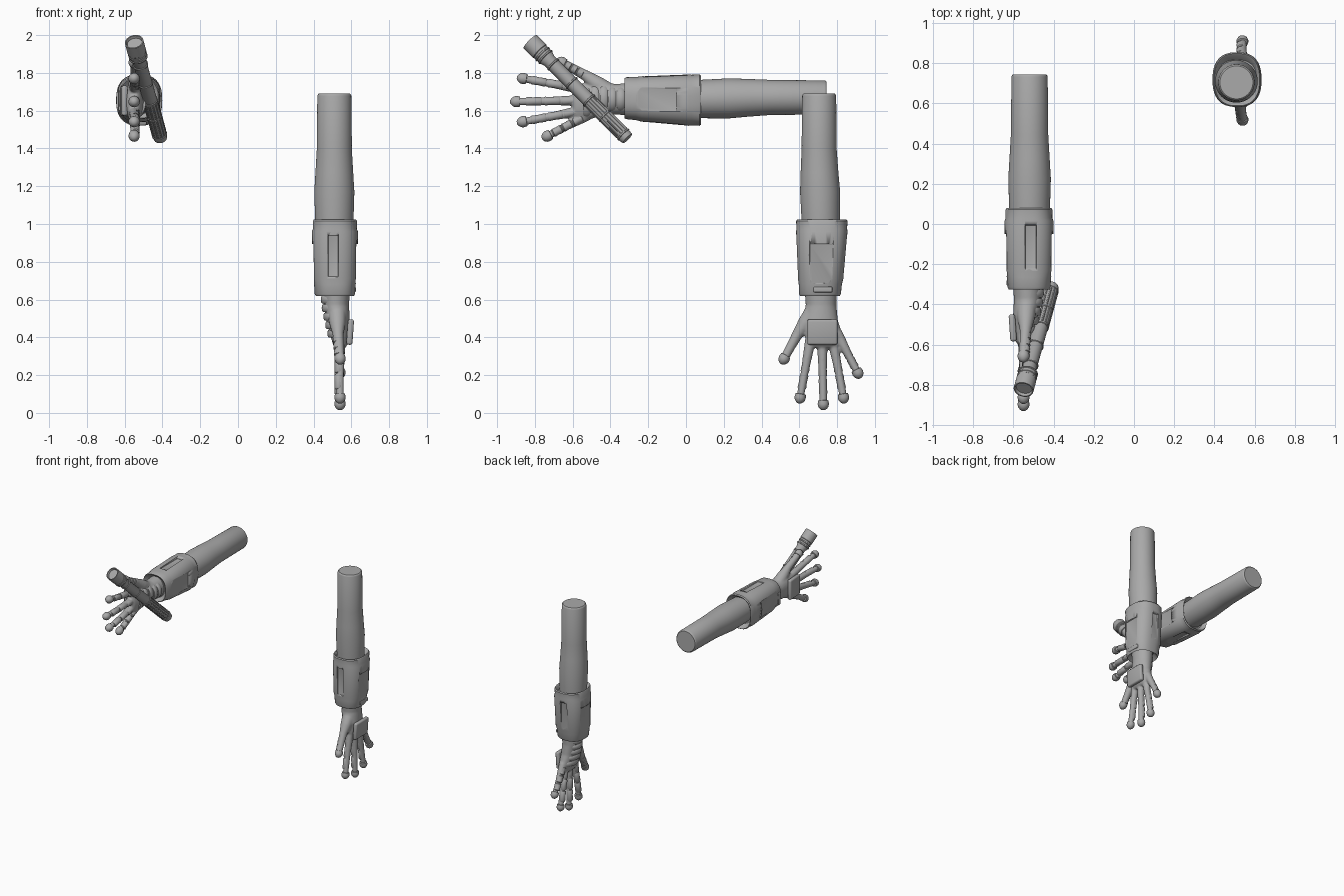
import bpy, bmesh, math
from mathutils import Matrix, Vector

if "Cube" in bpy.data.objects:
    bpy.data.objects.remove(bpy.data.objects["Cube"])

grey = bpy.data.materials.new("plain_grey")
grey.use_nodes = True
grey.diffuse_color = (0.4, 0.4, 0.4, 1)
grey.node_tree.nodes["Principled BSDF"].inputs["Base Color"].default_value = (0.4, 0.4, 0.4, 1)

# Arms are built hanging down from the origin: back of hand +x, thumb -y
LEFT = Matrix.Translation((0.51, 0.705, 1.69))
RIGHT = Matrix(((-1, 0, 0, -0.52), (0, 0, 1, 0.745), (0, -1, 0, 1.67), (0, 0, 0, 1)))


def loft(bm, rings, n=2.0, seg=32, frame=Matrix()):
    """Skin rings of (distance down, centre x, centre y, radius x, radius y)."""
    loops = []
    for t, cx, cy, rx, ry in rings:
        loop = []
        for i in range(seg):
            a = math.tau * i / seg
            c, s = math.cos(a), math.sin(a)
            x = math.copysign(abs(c) ** (2 / n), c) * rx
            y = math.copysign(abs(s) ** (2 / n), s) * ry
            loop.append(bm.verts.new(frame @ Vector((cx + x, cy + y, -t))))
        loops.append(loop)
    for p, q in zip(loops, loops[1:]):
        for i in range(seg):
            j = (i + 1) % seg
            bm.faces.new((p[i], p[j], q[j], q[i]))
    bm.faces.new(loops[0])
    bm.faces.new(loops[-1])


def tube(bm, a, b, profile, seg=16, shift=0.0):
    """Round part from a to b; profile is (fraction, radius)."""
    d = b - a
    turn = Vector((0, 0, -1)).rotation_difference(d).to_matrix().to_4x4()
    loft(bm, [(f * d.length, shift, 0, r, r) for f, r in profile],
         seg=seg, frame=Matrix.Translation(a) @ turn)


def box(bm, centre, size, bevel=0.0):
    made = bmesh.ops.create_cube(bm, size=1)["verts"]
    bmesh.ops.scale(bm, vec=size, verts=made)
    bmesh.ops.translate(bm, vec=centre, verts=made)
    if bevel:
        edges = list({e for v in made for e in v.link_edges})
        bmesh.ops.bevel(bm, geom=edges, offset=bevel, segments=3, profile=0.5, affect='EDGES')


def finish(bm, name, place=Matrix(), angle=35):
    bm.transform(place)
    bmesh.ops.recalc_face_normals(bm, faces=bm.faces)
    mesh = bpy.data.meshes.new(name)
    bm.to_mesh(mesh)
    bm.free()
    mesh.materials.append(grey)
    obj = bpy.data.objects.new(name, mesh)
    bpy.context.collection.objects.link(obj)
    bpy.ops.object.select_all(action='DESELECT')
    obj.select_set(True)
    bpy.context.view_layer.objects.active = obj
    bpy.ops.object.shade_smooth_by_angle(angle=math.radians(angle))
    return obj


# Finger base and tip centres
FINGERS = [(Vector((0.03, y0, -1.27)), Vector((0.03, y1, -t)))
           for y0, y1, t in ((-0.04, -0.10, 1.605), (0.015, 0.022, 1.64),
                             (0.065, 0.128, 1.605), (0.095, 0.203, 1.475))]
THUMB = [Vector((0.015, -0.03, -1.16)), Vector((0.02, -0.115, -1.275)), Vector((0.03, -0.184, -1.40))]
PALM = [(1.0, 0.01, 0.008, 0.075, 0.088), (1.12, 0.01, 0.01, 0.068, 0.081),
        (1.20, 0.02, 0.005, 0.062, 0.094), (1.28, 0.03, 0.025, 0.052, 0.1),
        (1.33, 0.032, 0.027, 0.038, 0.092), (1.345, 0.032, 0.027, 0.025, 0.08)]


def palm_at(t):
    for p, q in zip(PALM, PALM[1:]):
        if t <= q[0]:
            f = (t - p[0]) / (q[0] - p[0])
            return [u + (v - u) * f for u, v in zip(p, q)]


def build_arm(side, place):
    # Tapered sleeve with a rounded shoulder end
    bm = bmesh.new()
    loft(bm, [(t, 0, c, r, r) for t, c, r in (
        (0, 0, 0.082), (0.004, 0, 0.087), (0.012, 0, 0.09), (0.3, 0, 0.093), (0.42, 0.002, 0.1),
        (0.52, 0.005, 0.106), (0.65, 0.008, 0.102), (1.0, 0.01, 0.09))], seg=48)
    finish(bm, side + "_sleeve", place)

    # Forearm cuff: end bands, thicker middle, shallow wells on four sides
    bm = bmesh.new()
    loft(bm, [(t, 0.003, c, x, y) for t, c, x, y in (
        (0.7, 0.012, 0.098, 0.1), (0.672, 0.014, 0.106, 0.122), (0.666, 0.014, 0.112, 0.13),
        (0.674, 0.014, 0.117, 0.136), (0.715, 0.014, 0.116, 0.134), (0.73, 0.014, 0.122, 0.136),
        (0.98, 0.008, 0.119, 0.12), (1.01, 0.006, 0.110, 0.114), (1.06, 0.004, 0.107, 0.111),
        (1.07, 0.004, 0.101, 0.106), (1.06, 0.006, 0.092, 0.098), (1.04, 0.006, 0.07, 0.08))],
         n=2.5, seg=64)
    cuff = finish(bm, side + "_cuff", place)
    bm = bmesh.new()
    for s in (-1, 1):
        box(bm, (0.003 + s * 0.128, 0.012, -0.9), (0.036, 0.125, 0.21), 0.004)
        box(bm, (-0.006, 0.012 + s * 0.135, -0.86), (0.055, 0.036, 0.22), 0.004)
    cutter = finish(bm, side + "_cuff_cutter", place)
    cutter.hide_render = True
    cut = cuff.modifiers.new("wells", 'BOOLEAN')
    cut.object = cutter
    cut.solver = 'EXACT'
    bake(cuff)
    bpy.data.objects.remove(cutter)

    # Small clasp at the wrist end of the cuff
    bm = bmesh.new()
    box(bm, (0.106, 0.02, -1.037), (0.016, 0.1, 0.03), 0.006)
    finish(bm, side + "_cuff_clasp", place)

    # Palm, fingers and thumb fused into one smooth hand
    bm = bmesh.new()
    loft(bm, PALM)
    for a, b in FINGERS:
        tube(bm, a, b, ((0, 0.03), (0.3, 0.026), (0.6, 0.021), (1, 0.02)))
    tube(bm, THUMB[0], THUMB[1], ((0, 0.05), (0.5, 0.043), (1, 0.029), (1.08, 0.02)))
    tube(bm, THUMB[1], THUMB[2], ((-0.08, 0.02), (0, 0.029), (0.5, 0.025), (1, 0.023)))
    hand = finish(bm, side + "_hand", place)
    fuse = hand.modifiers.new("fuse", 'REMESH')
    fuse.mode = 'VOXEL'
    fuse.voxel_size = 0.006
    relax = hand.modifiers.new("relax", 'SMOOTH')
    relax.factor = 0.5
    relax.iterations = 6
    bake(hand)
    hand.data.shade_smooth()

    # Rounded fingertip caps
    cap = ((-0.5, 0.021), (-0.45, 0.027), (0.1, 0.030), (0.5, 0.027), (0.85, 0.018), (1.05, 0.008))
    bm = bmesh.new()
    for a, b in FINGERS + [(THUMB[1], THUMB[2])]:
        tube(bm, b, b + (b - a).normalized() * 0.034, cap, seg=20)
    finish(bm, side + "_fingertips", place, 50)

    # Jointed pads along the palm side of the digits
    bm = bmesh.new()
    for a, b in FINGERS + [(THUMB[1], THUMB[2])]:
        for f0, f1 in ((0.1, 0.36), (0.38, 0.62), (0.64, 0.88)):
            tube(bm, a.lerp(b, f0), a.lerp(b, f1),
                 ((0, 0.018), (0.1, 0.023), (0.5, 0.021), (0.9, 0.023), (1, 0.018)), shift=-0.007)
    finish(bm, side + "_finger_pads", place)

    # Overlapping ribs across the palm side of the wrist
    bm = bmesh.new()
    for k in range(5):
        t = 1.09 + 0.045 * k
        _, cx, cy, rx, ry = palm_at(t)
        loft(bm, [(t + h, cx - 0.012, cy, rx * s, ry * 0.86 * s)
                  for h, s in ((-0.02, 0.9), (-0.014, 0.97), (0, 1), (0.014, 0.97), (0.02, 0.9))])
    finish(bm, side + "_palm_ribs", place)

    # Plate on the back of the hand
    bm = bmesh.new()
    box(bm, (0, 0, 0), (0.032, 0.16, 0.135), 0.012)
    bm.transform(Matrix.Translation((0.084, 0.017, -1.262)) @ Matrix.Rotation(0.07, 4, 'Y'))
    finish(bm, side + "_hand_plate", place)


def bake(obj):
    """Apply the modifiers of an object."""
    bpy.context.view_layer.update()
    graph = bpy.context.evaluated_depsgraph_get()
    obj.data = bpy.data.meshes.new_from_object(obj.evaluated_get(graph))
    obj.modifiers.clear()


build_arm("left", LEFT)
build_arm("right", RIGHT)

# Torch held across the right palm
head, tail = Vector((-0.55, -0.825, 1.965)), Vector((-0.41, -0.31, 1.452))
bm = bmesh.new()
tube(bm, head, tail, ((0.02, 0.04), (0, 0.044), (0, 0.05), (0.1, 0.05), (0.105, 0.047), (0.16, 0.046),
                      (0.2, 0.036), (0.97, 0.038), (1, 0.034)), seg=32)
finish(bm, "torch_body")

# Raised collars and lengthwise grip ridges
bm = bmesh.new()
for f in (0.12, 0.15, 0.23, 0.42, 0.6, 0.76, 0.95):
    r = 0.05 if f < 0.2 else 0.041
    tube(bm, head.lerp(tail, f), head.lerp(tail, f + 0.015), ((0, r - 0.003), (0.2, r), (0.8, r), (1, r - 0.003)), seg=32)
finish(bm, "torch_collars")
bm = bmesh.new()
axis = (tail - head).normalized()
side = axis.orthogonal().normalized()
for k in range(12):
    out = Matrix.Rotation(math.tau * k / 12, 3, axis) @ side * 0.036
    tube(bm, head.lerp(tail, 0.62) + out, head.lerp(tail, 0.94) + out, ((0, 0.005), (1, 0.005)), seg=6)
finish(bm, "torch_grip")
